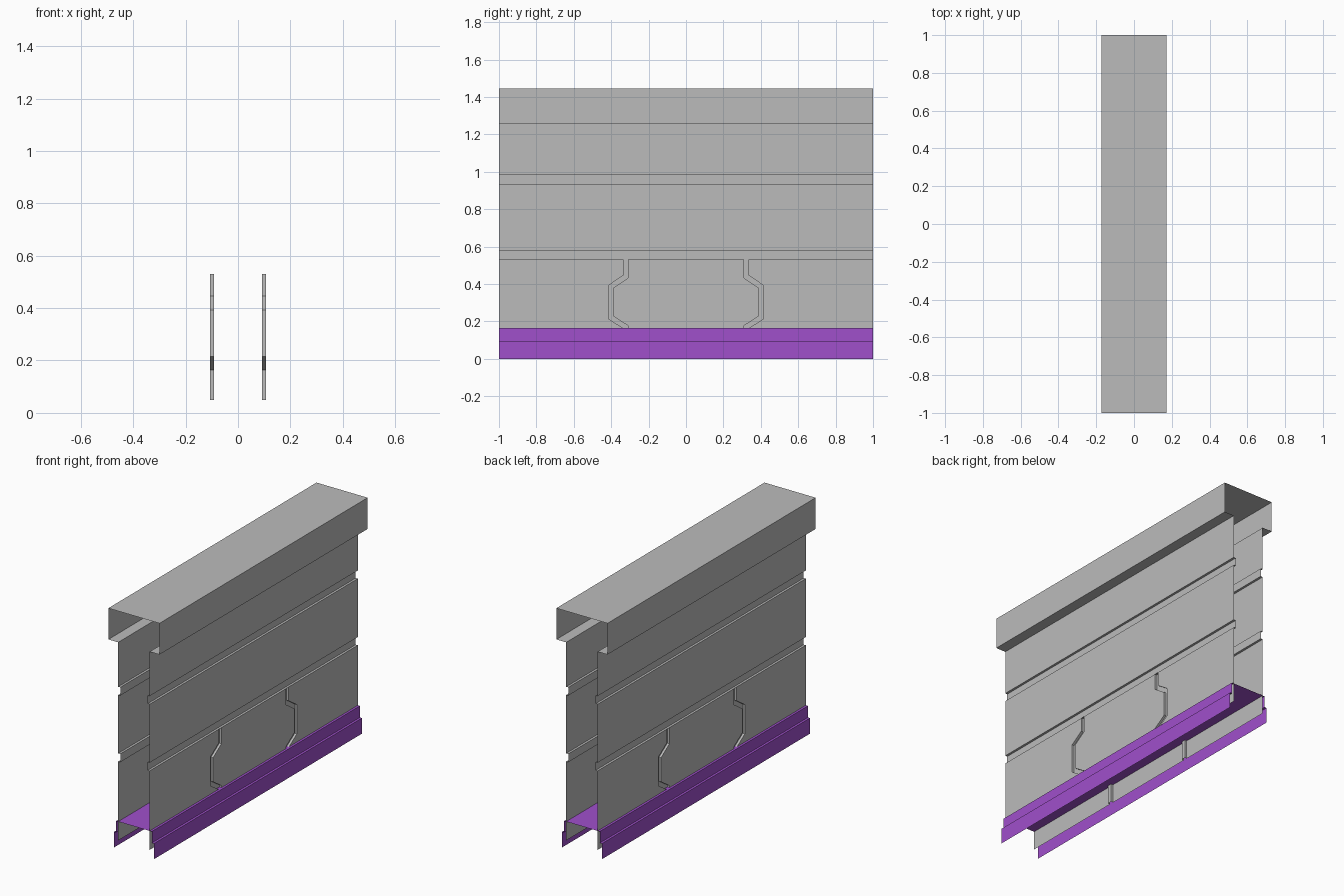
import bpy
import bmesh

cube = bpy.data.objects.get("Cube")
if cube:
    bpy.data.objects.remove(cube, do_unlink=True)

OUT, IN = 0.106, 0.092      # wall face and groove floor
BASE, SEAM = 0.05, 0.53     # bottom and top of the grooved lower panel


def material(name, rgb):
    m = bpy.data.materials.new(name)
    m.use_nodes = True
    m.diffuse_color = (*rgb, 1)
    m.node_tree.nodes["Principled BSDF"].inputs["Base Color"].default_value = (*rgb, 1)
    return m


def face(bm, points):
    bm.faces.new([bm.verts.new(p) for p in points])


def sweep(bm, profile, y0, y1):
    """Extrude an open (x, z) profile along y."""
    for (xa, za), (xb, zb) in zip(profile, profile[1:]):
        face(bm, [(xa, y0, za), (xb, y0, zb), (xb, y1, zb), (xa, y1, za)])


def finish(bm, name, mat):
    bmesh.ops.remove_doubles(bm, verts=bm.verts, dist=0.0005)
    mesh = bpy.data.meshes.new(name)
    bm.to_mesh(mesh)
    bm.free()
    mesh.materials.append(mat)
    obj = bpy.data.objects.new(name, mesh)
    bpy.context.collection.objects.link(obj)
    return obj


grey = material("panel grey", (0.5, 0.5, 0.5))
purple = material("base purple", (0.35, 0.08, 0.6))

# Cap: open-ended box channel with lips returning to the walls
half = [(0.172, 1.445), (0.172, 1.255), (OUT, 1.255)]
bm = bmesh.new()
sweep(bm, [(-x, z) for x, z in reversed(half)] + half, -1, 1)
finish(bm, "top_cap", grey)

# Base: shelf between the walls with stepped outer skirts
half = [(0.12, 0.165), (0.12, 0.095), (0.134, 0.095), (0.134, 0)]
bm = bmesh.new()
sweep(bm, [(-x, z) for x, z in reversed(half)] + half, -1, 1)
finish(bm, "base_skirt", purple)

# Walls: horizontal grooves
bm = bmesh.new()
profile = [(OUT, 1.255)]
for top, bottom in ((0.985, 0.935), (0.58, SEAM)):
    profile += [(OUT, top), (IN, top), (IN, bottom), (OUT, bottom)]
sweep(bm, profile, -1, 0)

# Lower panels separated by a bent vertical groove
outer = [(-0.335, SEAM), (-0.335, 0.446), (-0.415, 0.392),
         (-0.415, 0.215), (-0.335, 0.163), (-0.335, BASE)]
inner = [(-0.31, SEAM), (-0.31, 0.432), (-0.39, 0.378),
         (-0.39, 0.23), (-0.31, 0.177), (-0.31, BASE)]


def flat(points, x):
    return [(x, y, z) for y, z in points]


face(bm, flat([(-1, SEAM), (-1, BASE)] + outer[::-1], OUT))
face(bm, flat(inner + [(0, BASE), (0, SEAM)], OUT))
for a, b, c, d in zip(outer, outer[1:], inner[1:], inner):
    face(bm, flat([a, b, c, d], IN))
    face(bm, flat([a, b], OUT) + flat([b, a], IN))
    face(bm, flat([c, d], OUT) + flat([d, c], IN))

walls = finish(bm, "side_walls", grey)
mirror = walls.modifiers.new("mirror", "MIRROR")
mirror.use_axis = (True, True, False)
